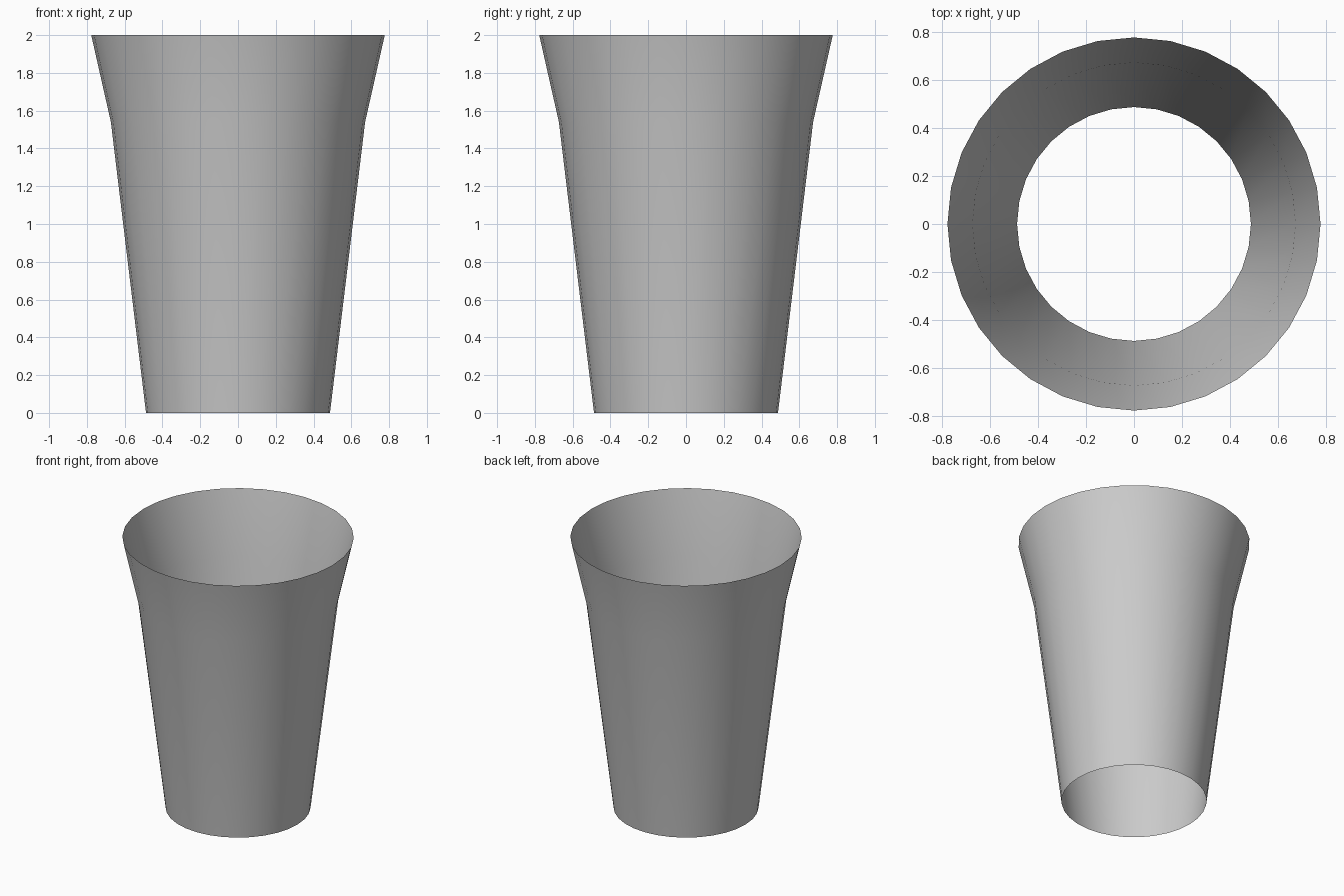
import bpy, bmesh
from math import sin, cos, tau

if "Cube" in bpy.data.objects:
    bpy.data.objects.remove(bpy.data.objects["Cube"])

SIDES = 32
# Wall profile: radius, height
PROFILE = [(0.487, 0.0), (0.673, 1.54), (0.777, 2.0)]

# Open, single-walled flared cup
bm = bmesh.new()
rings = [[bm.verts.new((r * cos(tau * i / SIDES), r * sin(tau * i / SIDES), z))
          for i in range(SIDES)] for r, z in PROFILE]
for low, high in zip(rings, rings[1:]):
    for i in range(SIDES):
        j = (i + 1) % SIDES
        bm.faces.new((low[i], low[j], high[j], high[i])).smooth = True

mesh = bpy.data.meshes.new("cup_wall")
bm.to_mesh(mesh)
bm.free()
bpy.context.collection.objects.link(bpy.data.objects.new("cup_wall", mesh))
